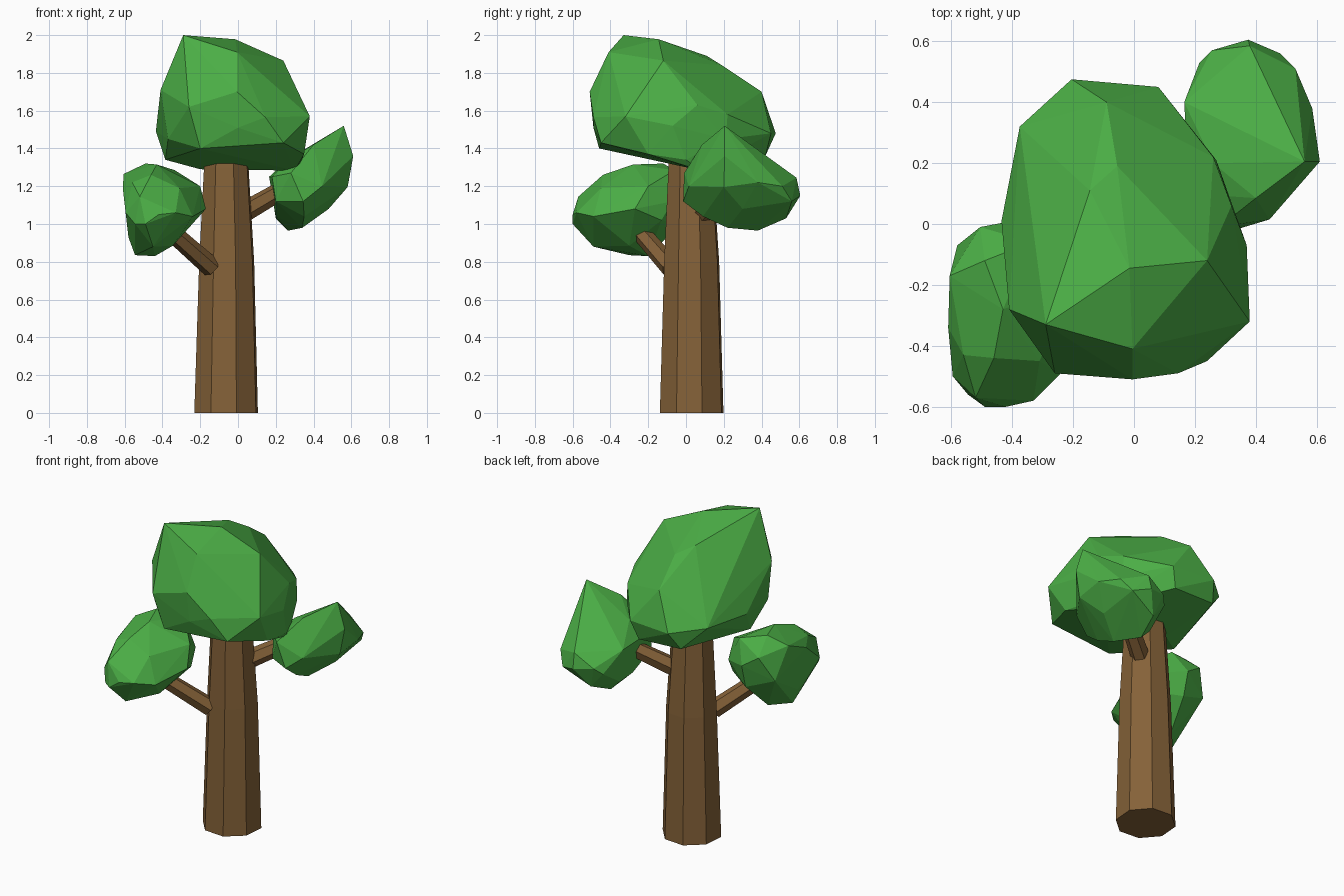
import bpy, bmesh, math
from mathutils import Vector


def material(name, rgb):
    m = bpy.data.materials.new(name)
    m.diffuse_color = (*rgb, 1)
    return m


BARK = material("bark", (0.235, 0.122, 0.04))
LEAF = material("leaf", (0.07, 0.42, 0.06))


def finish(name, bm, mat):
    bmesh.ops.recalc_face_normals(bm, faces=bm.faces)
    mesh = bpy.data.meshes.new(name)
    bm.to_mesh(mesh)
    bm.free()
    mesh.materials.append(mat)
    bpy.context.collection.objects.link(bpy.data.objects.new(name, mesh))


def tube(name, stations, sides, turn, upright=False):
    """Flat-sided wood: each station is (centre, radius)."""
    bm = bmesh.new()
    axis = Vector(stations[-1][0]) - Vector(stations[0][0])
    rot = Vector((0, 0, 1)).rotation_difference(Vector((0, 0, 1)) if upright else axis)
    rings = []
    for c, r in stations:
        angles = [math.radians(turn + 360 * i / sides) for i in range(sides)]
        rings.append([bm.verts.new(Vector(c) + rot @ Vector((r * math.cos(a), r * math.sin(a), 0)))
                      for a in angles])
    for lo, hi in zip(rings, rings[1:]):
        for i in range(sides):
            j = (i + 1) % sides
            bm.faces.new((lo[i], lo[j], hi[j], hi[i]))
    bm.faces.new(rings[0])
    bm.faces.new(rings[-1])
    finish(name, bm, BARK)


def foliage(name, points):
    """Faceted leaf clump wrapped around a few corner points."""
    bm = bmesh.new()
    for p in points:
        bm.verts.new(p)
    bmesh.ops.convex_hull(bm, input=bm.verts)
    loose = [v for v in bm.verts if not v.link_faces]
    bmesh.ops.delete(bm, geom=loose, context='VERTS')
    finish(name, bm, LEAF)


# Octagonal tapering trunk
tube("trunk", [((-0.063, 0.03, 0), 0.177), ((-0.06, 0.03, 0.8), 0.153),
               ((-0.062, 0.025, 1.3), 0.124), ((-0.062, 0.02, 1.42), 0.11)], 8, 18, True)

# Side branches
tube("left_branch", [((-0.14, -0.08, 0.77), 0.054), ((-0.40, -0.28, 1.0), 0.047)], 6, 10)
tube("right_branch", [((0.0, 0.07, 1.045), 0.056), ((0.32, 0.27, 1.23), 0.046)], 6, 10)

# Main crown
foliage("crown", [
    (-0.29, -0.33, 2.0), (-0.015, -0.145, 1.978), (-0.145, 0.11, 1.89), (0.24, -0.12, 1.865),
    (-0.055, 0.19, 1.84), (-0.005, -0.41, 1.91), (-0.005, -0.51, 1.70), (-0.26, -0.49, 1.62),
    (0.145, -0.49, 1.565), (0.0, -0.49, 1.51), (0.38, -0.32, 1.57), (0.37, -0.07, 1.52),
    (0.32, 0.06, 1.63), (0.26, 0.22, 1.58), (0.27, 0.21, 1.45), (-0.09, 0.40, 1.70),
    (0.08, 0.45, 1.48), (-0.205, 0.475, 1.48), (-0.375, 0.32, 1.5), (-0.435, 0.01, 1.49),
    (-0.41, -0.28, 1.71), (-0.37, -0.3, 1.45), (-0.2, -0.46, 1.40), (0.24, -0.45, 1.43),
    (0.35, -0.2, 1.37), (0.34, 0.0, 1.34), (-0.385, -0.1, 1.34), (-0.2, 0.05, 1.29),
    (0.30, 0.08, 1.283), (0.04, 0.42, 1.36), (-0.25, 0.41, 1.37)])

# Lower left clump
foliage("left_foliage", [
    (-0.49, -0.12, 1.32), (-0.43, -0.28, 1.315), (-0.335, -0.06, 1.285), (-0.20, -0.2, 1.2),
    (-0.17, -0.27, 1.08), (-0.605, -0.17, 1.265), (-0.61, -0.34, 1.19), (-0.505, -0.01, 1.22),
    (-0.40, 0.01, 1.15), (-0.25, -0.07, 1.12), (-0.46, -0.44, 1.26), (-0.56, -0.43, 1.22),
    (-0.595, -0.5, 1.06), (-0.52, -0.57, 1.145), (-0.42, -0.6, 1.05), (-0.49, -0.6, 1.0),
    (-0.545, -0.56, 1.0), (-0.33, -0.58, 1.06), (-0.24, -0.49, 1.04), (-0.31, -0.45, 1.19),
    (-0.58, -0.3, 0.93), (-0.545, -0.3, 0.835), (-0.44, -0.2, 0.83), (-0.345, -0.3, 0.885),
    (-0.45, -0.49, 0.88), (-0.24, -0.13, 1.02), (-0.58, -0.07, 1.07), (-0.4, -0.03, 1.0)])

# Lower right clump
foliage("right_foliage", [
    (0.56, 0.205, 1.52), (0.61, 0.205, 1.36), (0.585, 0.38, 1.22), (0.58, 0.2, 1.195),
    (0.53, 0.51, 1.2), (0.48, 0.56, 1.12), (0.375, 0.605, 1.15), (0.38, 0.585, 1.245),
    (0.255, 0.57, 1.17), (0.215, 0.53, 1.13), (0.3, 0.53, 1.03), (0.265, 0.38, 0.965),
    (0.34, 0.22, 0.98), (0.48, 0.3, 1.08), (0.2, 0.38, 1.03), (0.165, 0.40, 1.25),
    (0.18, 0.1, 1.25), (0.2, 0.06, 1.12), (0.2, 0.25, 1.04), (0.345, -0.015, 1.12),
    (0.28, -0.01, 1.27), (0.445, 0.015, 1.2), (0.4, 0.085, 1.42), (0.35, 0.09, 1.04),
    (0.40, 0.33, 1.37), (0.26, 0.2, 1.34)])
